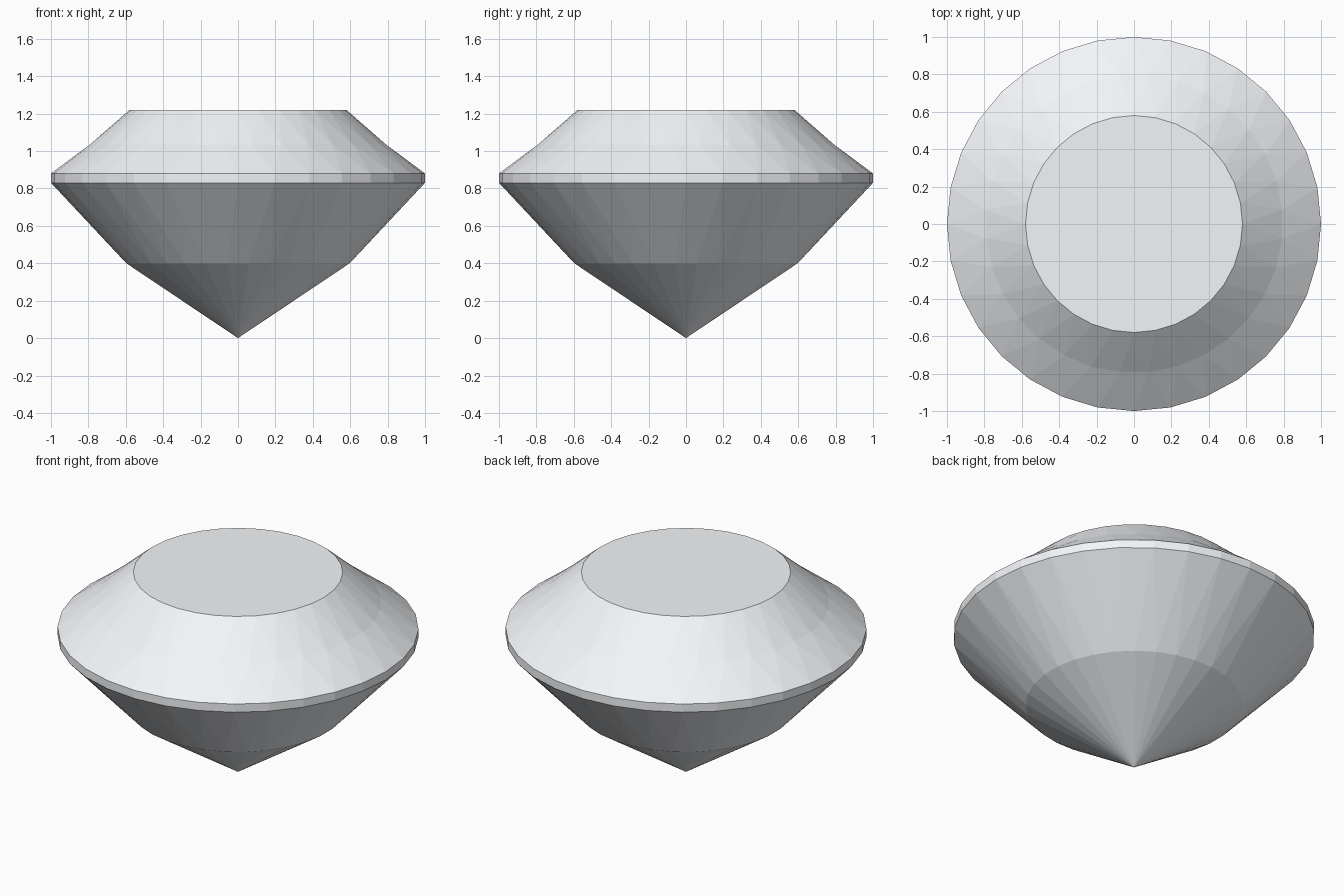
import bpy, bmesh, math

if "Cube" in bpy.data.objects:
    bpy.data.objects.remove(bpy.data.objects["Cube"])

SIDES = 32
STEP = 2 * math.pi / SIDES

bm = bmesh.new()


def ring(radius, z, offset=0.0):
    return [bm.verts.new((radius * math.cos((i + offset) * STEP),
                          radius * math.sin((i + offset) * STEP), z))
            for i in range(SIDES)]


def zigzag(straight, turned):
    # triangle facets between a ring and one turned by half a step
    for i in range(SIDES):
        j = (i + 1) % SIDES
        bm.faces.new((straight[i], straight[j], turned[i]))
        bm.faces.new((straight[j], turned[j], turned[i]))


# Rings from bottom to top
culet = bm.verts.new((0, 0, 0))
pavilion = ring(0.60, 0.40, 0.5)
girdle_low = ring(1.0, 0.83)
girdle_high = ring(1.0, 0.88)
crown = ring(0.795, 1.035, 0.5)
table = ring(0.58, 1.22)

# Pavilion point and girdle band
for i in range(SIDES):
    j = (i + 1) % SIDES
    bm.faces.new((culet, pavilion[j], pavilion[i]))
    bm.faces.new((girdle_low[i], girdle_low[j], girdle_high[j], girdle_high[i]))

# Faceted pavilion and crown
zigzag(girdle_low, pavilion)
zigzag(girdle_high, crown)
zigzag(table, crown)

# Flat table on top
bm.faces.new(table)

bmesh.ops.recalc_face_normals(bm, faces=bm.faces)
mesh = bpy.data.meshes.new("cut_gem")
bm.to_mesh(mesh)
bm.free()

# Pale, nearly white stone
stone = bpy.data.materials.new("pale_stone")
stone.diffuse_color = (0.9, 0.92, 0.95, 1)
stone.use_nodes = True
stone.node_tree.nodes["Principled BSDF"].inputs["Base Color"].default_value = stone.diffuse_color
mesh.materials.append(stone)
bpy.context.collection.objects.link(bpy.data.objects.new("cut_gem", mesh))
